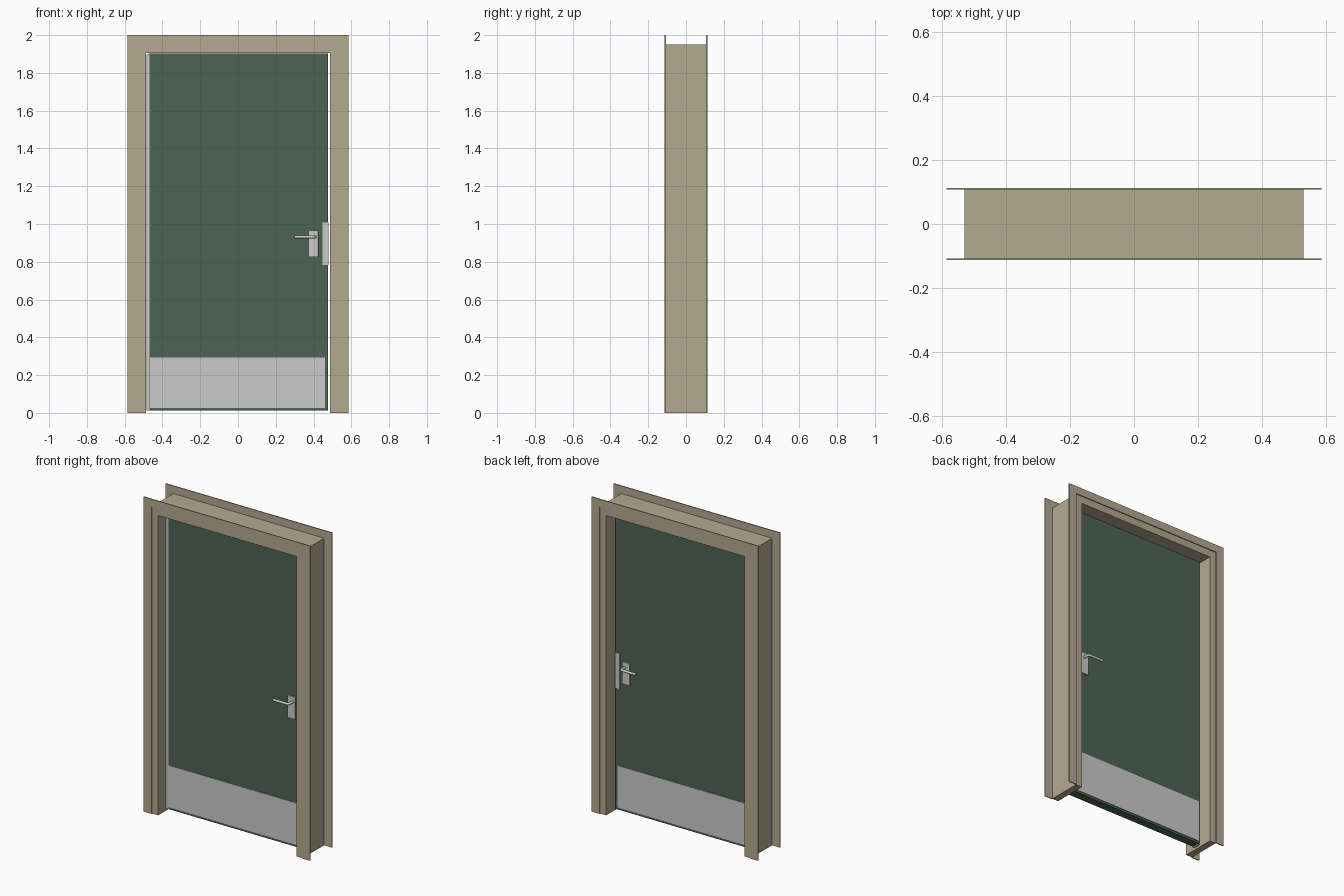
import bpy, bmesh
from mathutils import Vector

if "Cube" in bpy.data.objects:
    bpy.data.objects.remove(bpy.data.objects["Cube"])


def material(name, rgb):
    m = bpy.data.materials.new(name)
    m.diffuse_color = (*rgb, 1)
    m.use_nodes = True
    m.node_tree.nodes["Principled BSDF"].inputs["Base Color"].default_value = m.diffuse_color
    return m


TAN = material("frame_paint", (0.46, 0.40, 0.28))
GREEN = material("door_paint", (0.075, 0.127, 0.09))


def finish(bm, name, mat=None):
    bmesh.ops.recalc_face_normals(bm, faces=bm.faces)
    me = bpy.data.meshes.new(name)
    bm.to_mesh(me)
    bm.free()
    ob = bpy.data.objects.new(name, me)
    bpy.context.collection.objects.link(ob)
    if mat:
        me.materials.append(mat)
    return ob


def box(name, x, y, z, mat=None, bevel=0):
    bm = bmesh.new()
    bmesh.ops.create_cube(bm, size=1)
    for v in bm.verts:
        v.co = Vector([(r[0] + r[1]) / 2 + c * (r[1] - r[0]) for c, r in zip(v.co, (x, y, z))])
    ob = finish(bm, name, mat)
    if bevel:
        mod = ob.modifiers.new("bevel", "BEVEL")
        mod.width, mod.segments = bevel, 2
    return ob


def arch(name, outer, inner, top, under, y, mat):
    """Door-shaped portal: inverted U profile extruded along y."""
    pts = [(-outer, 0), (-outer, top), (outer, top), (outer, 0),
           (inner, 0), (inner, under), (-inner, under), (-inner, 0)]
    bm = bmesh.new()
    face = bm.faces.new([bm.verts.new((px, y[0], pz)) for px, pz in pts])
    ext = bmesh.ops.extrude_face_region(bm, geom=[face])["geom"]
    bmesh.ops.translate(bm, vec=(0, y[1] - y[0], 0),
                        verts=[g for g in ext if isinstance(g, bmesh.types.BMVert)])
    return finish(bm, name, mat)


def tube(name, points, radius, bend):
    """Round bar through three points with a smooth bend at the middle one."""
    a, b, c = (Vector(p) for p in points)
    p, q = b + (a - b).normalized() * bend, b + (c - b).normalized() * bend
    path = [a] + [p * (1 - t) ** 2 + b * 2 * t * (1 - t) + q * t * t
                  for t in (0, .25, .5, .75, 1)] + [c]
    cu = bpy.data.curves.new(name, "CURVE")
    cu.dimensions, cu.bevel_depth, cu.bevel_resolution = "3D", radius, 3
    cu.use_fill_caps = True
    sp = cu.splines.new("POLY")
    sp.points.add(len(path) - 1)
    for pt, co in zip(sp.points, path):
        pt.co = (*co, 1)
    ob = bpy.data.objects.new(name, cu)
    bpy.context.collection.objects.link(ob)
    # convert to mesh and smooth only the round faces
    bpy.ops.object.select_all(action="DESELECT")
    ob.select_set(True)
    bpy.context.view_layer.objects.active = ob
    bpy.ops.object.convert(target="MESH")
    bpy.ops.object.shade_smooth_by_angle(angle=0.8)


# Fixed frame, open at the floor
arch("door_frame", 0.53, 0.486, 1.951, 1.905, (-0.107, 0.107), TAN)

# Door leaf, continuous hinge and wrap-around latch guard
T = 0.026
box("door_leaf", (-0.474, 0.477), (-T, T), (0.013, 1.902), GREEN)
box("continuous_hinge", (-0.484, -0.469), (-T - 0.004, T - 0.01), (0.013, 1.898))
box("latch_guard", (0.447, 0.479), (-T - 0.002, T + 0.002), (0.783, 1.008))

# Trim and hardware repeated on both faces
for side, s in (("front", -1), ("back", 1)):
    def span(a, b):
        return sorted((s * a, s * b))
    arch(side + "_casing", 0.585, 0.53, 2.0, 1.951, span(0.107, 0.113), TAN)
    box(side + "_kick_plate", (-0.467, 0.461), span(T, T + 0.003), (0.027, 0.293))
    box(side + "_handle_plate", (0.373, 0.425), span(T, T + 0.01), (0.824, 0.965), bevel=0.002)
    tube(side + "_lever", [(0.407, s * T, 0.932), (0.407, s * (T + 0.048), 0.932),
                           (0.30, s * (T + 0.048), 0.932)], 0.008, 0.014)
